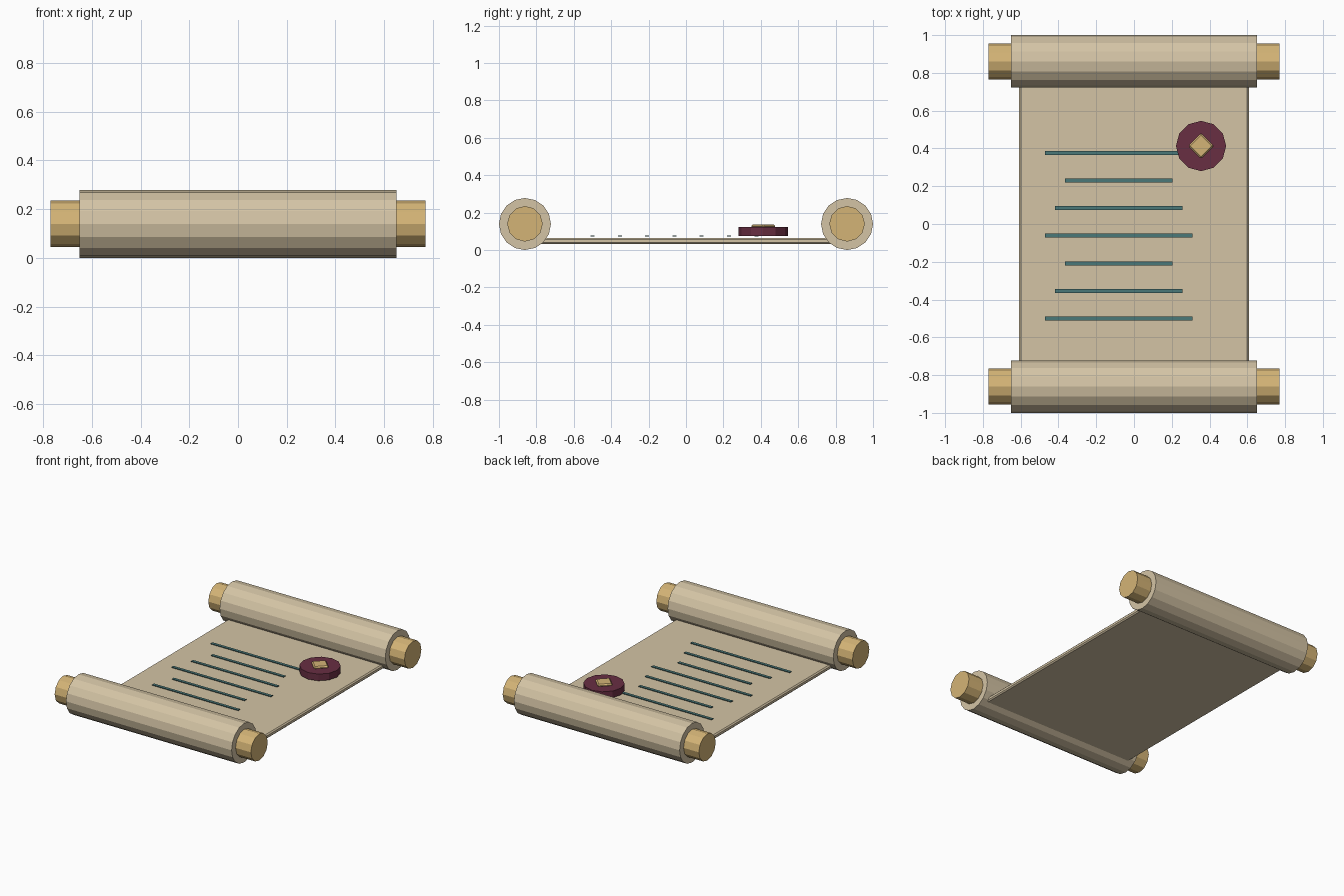
import bpy, math

if "Cube" in bpy.data.objects:
    bpy.data.objects.remove(bpy.data.objects["Cube"])

def mat(name, rgb):
    m = bpy.data.materials.new(name)
    lin = [(c / 255 / 12.92 if c < 10 else ((c / 255 + 0.055) / 1.055) ** 2.4) for c in rgb]
    m.diffuse_color = (*lin, 1)
    m.use_nodes = True
    m.node_tree.nodes["Principled BSDF"].inputs["Base Color"].default_value = m.diffuse_color
    return m

PARCHMENT = mat("parchment", (212, 196, 165))
GOLD = mat("gold_wood", (212, 180, 118))
WAX = mat("burgundy_wax", (104, 46, 66))
INK = mat("teal_ink", (74, 120, 120))

def finish(name, m, bevel=0):
    o = bpy.context.object
    o.name = name
    o.data.materials.append(m)
    bpy.ops.object.transform_apply(location=False, rotation=True, scale=True)
    if bevel:
        b = o.modifiers.new("bevel", 'BEVEL')
        b.width = bevel
        b.segments = 1
    return o

def box(name, loc, size, m, rot=0, bevel=0):
    bpy.ops.mesh.primitive_cube_add(size=1, location=loc)
    bpy.context.object.scale = size
    bpy.ops.object.transform_apply(location=False, rotation=False, scale=True)
    bpy.context.object.rotation_euler.z = rot
    return finish(name, m, bevel)

def cyl(name, loc, r, depth, sides, m, along_x=False):
    bpy.ops.mesh.primitive_cylinder_add(vertices=sides, radius=r, depth=depth, location=loc,
                                        rotation=(0, math.pi / 2 if along_x else 0, 0))
    return finish(name, m)

# Flat sheet between the rolls
box("sheet", (0, 0, 0.048), (1.215, 1.66, 0.032), PARCHMENT, bevel=0.008)

# Rolled ends with wooden knobs
for side, y in (("front", -0.861), ("back", 0.861)):
    cyl(side + "_roll", (0, y, 0.139), 0.139, 1.3, 16, PARCHMENT, True)
    for end, s in (("left", -1), ("right", 1)):
        cyl(f"{side}_{end}_knob", (s * 0.70, y, 0.14), 0.095, 0.14, 12, GOLD, True)

# Written lines, widths repeating long, medium, short
for i in range(7):
    box(f"writing_line_{i + 1}", (-0.081, -0.5 + 0.146 * i, 0.074),
        ((0.78, 0.675, 0.57)[i % 3], 0.021, 0.005), INK)

# Wax seal with a diamond stamp
cyl("wax_seal", (0.355, 0.413, 0.099), 0.133, 0.048, 12, WAX)
box("seal_stamp", (0.355, 0.413, 0.127), (0.096, 0.096, 0.02), GOLD, math.pi / 4, 0.008)
